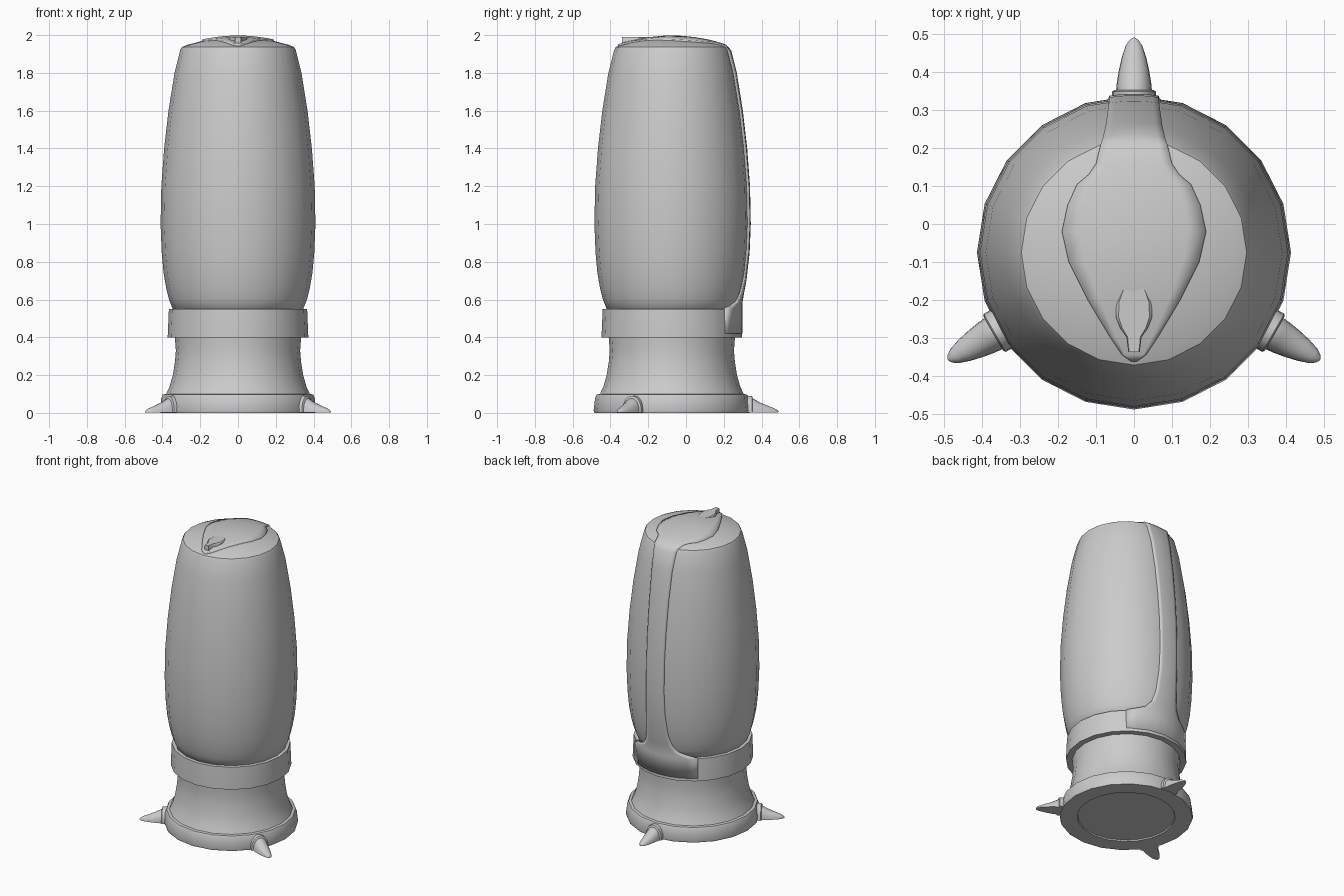
import bpy, bmesh, math
from mathutils import Matrix

if "Cube" in bpy.data.objects:
    bpy.data.objects.remove(bpy.data.objects["Cube"])

CY = -0.075          # axis of the round parts
SIDES = 20


def finish(name, bm, angle=35, recalc=True):
    bmesh.ops.remove_doubles(bm, verts=bm.verts, dist=1e-5)
    if recalc:
        bmesh.ops.recalc_face_normals(bm, faces=bm.faces)
    me = bpy.data.meshes.new(name)
    bm.to_mesh(me)
    bm.free()
    ob = bpy.data.objects.new(name, me)
    bpy.context.collection.objects.link(ob)
    bpy.ops.object.select_all(action='DESELECT')
    ob.select_set(True)
    bpy.context.view_layer.objects.active = ob
    bpy.ops.object.shade_smooth_by_angle(angle=math.radians(angle))
    return ob


def loft(bm, rings, closed=True, flip=False):
    rows = [[bm.verts.new(p) for p in ring] for ring in rings]
    n = len(rows[0])
    for a, b in zip(rows, rows[1:]):
        for i in range(n if closed else n - 1):
            j = (i + 1) % n
            quad = [a[i], a[j], b[j], b[i]]
            bm.faces.new(quad[::-1] if flip else quad)
    return rows


def lathe(name, profile):
    bm = bmesh.new()
    turns = [2 * math.pi * i / SIDES for i in range(SIDES)]
    rows = loft(bm, [[(r * math.sin(t), CY - r * math.cos(t), z) for t in turns]
                     for r, z in profile])
    bm.faces.new(rows[0])
    bm.faces.new(rows[-1])
    return finish(name, bm)


def interp(table, v):
    for (a, fa), (b, fb) in zip(table, table[1:]):
        if v <= b:
            return fa + (fb - fa) * max(0, v - a) / (b - a)
    return table[-1][1]


# body shell: barrel side, then domed lid
side = [(.345, .55), (.365, .60), (.380, .66), (.394, .74), (.404, .85), (.41, 1.0),
        (.406, 1.2), (.391, 1.4), (.368, 1.6), (.336, 1.8), (.306, 1.92)]
dome = [(.297, 1.937), (.27, 1.948), (.19, 1.969), (.10, 1.984), (.02, 1.99)]
lathe("body", [(.33, .54)] + side + dome)

# collar, waisted neck and base
lathe("collar", [(.32, .40), (.372, .40), (.372, .41), (.366, .55), (.335, .552)])
lathe("neck", [(.385, .09), (.362, .14), (.345, .20), (.334, .27), (.329, .33), (.335, .41)])
lathe("base", [(.30, .008), (.303, 0), (.41, 0), (.414, .012), (.406, .08), (.398, .097), (.38, .10)])

# strap running up the back from the collar and ending in a teardrop on the lid
back = [(.42, .26), (.55, .26), (.565, .20), (.585, .14), (.63, .10), (.70, .08), (.85, .068),
        (1.0, .065), (1.2, .065), (1.4, .067), (1.6, .070), (1.8, .075), (1.92, .083)]
top = [(.21, .088), (.16, .10), (.13, .12), (.105, .15), (.05, .175), (-.02, .19), (-.10, .172),
       (-.20, .122), (-.30, .062), (-.345, .032), (-.362, .008)]
radius_at = [(z, r) for r, z in side]
height_at = [(r, z) for r, z in reversed(dome)]
cols = [i / 4 - 1 for i in range(9)]
rings = []
for z, w in back:
    r = max(.374, interp(radius_at, z) + .009) if z < .7 else interp(radius_at, z) + .008
    rings.append([(r * math.sin(w * c / r), CY + r * math.cos(w * c / r), z) for c in cols])
for y, w in top:
    rings.append([(w * c, y, interp(height_at, math.hypot(w * c, y - CY)) + .009) for c in cols])
bm = bmesh.new()
loft(bm, rings, closed=False, flip=True)
strap = finish("back_strap", bm, 40, recalc=False)
mod = strap.modifiers.new("thickness", 'SOLIDIFY')
mod.thickness = .025
mod.offset = -1

# lid latch: flat-topped teardrop lever with a narrow tab
half = [(-.157, .015), (-.172, .032), (-.205, .046), (-.245, .048), (-.275, .036),
        (-.297, .020), (-.338, .015)]
outline = [(w, y) for y, w in half] + [(-w, y) for y, w in reversed(half)]
bm = bmesh.new()
rows = loft(bm, [[(x * s, y, z) for x, y in outline]
                 for z, s in ((1.945, 1), (1.984, 1), (1.991, .85))])
bm.faces.new(rows[0])
bm.faces.new(rows[-1])
finish("lid_latch", bm)

# three claw feet, each with a thin root plate
claw = [(.36, .050, .085), (.42, .048, .080), (.45, .045, .062), (.48, .040, .047), (.515, .032, .033),
        (.545, .022, .021), (.56, .012, .013), (.566, .003, .006)]
plate = [(.37, .058, .090), (.424, .058, .088), (.428, .052, .082)]
for k, label in enumerate(("back", "left", "right")):
    spin = Matrix.Translation((0, CY, 0)) @ Matrix.Rotation(math.radians(120 * k), 4, 'Z')
    for part, stations in (("foot", claw), ("foot_root", plate)):
        bm = bmesh.new()
        arc = [math.pi * i / 10 for i in range(11)]
        rows = loft(bm, [[(w * math.cos(a), d, .002 + h * math.sin(a) ** .8) for a in arc]
                         for d, w, h in stations])
        bm.faces.new(rows[0])
        bm.faces.new(rows[-1])
        bm.transform(spin)
        finish(f"{label}_{part}", bm)
